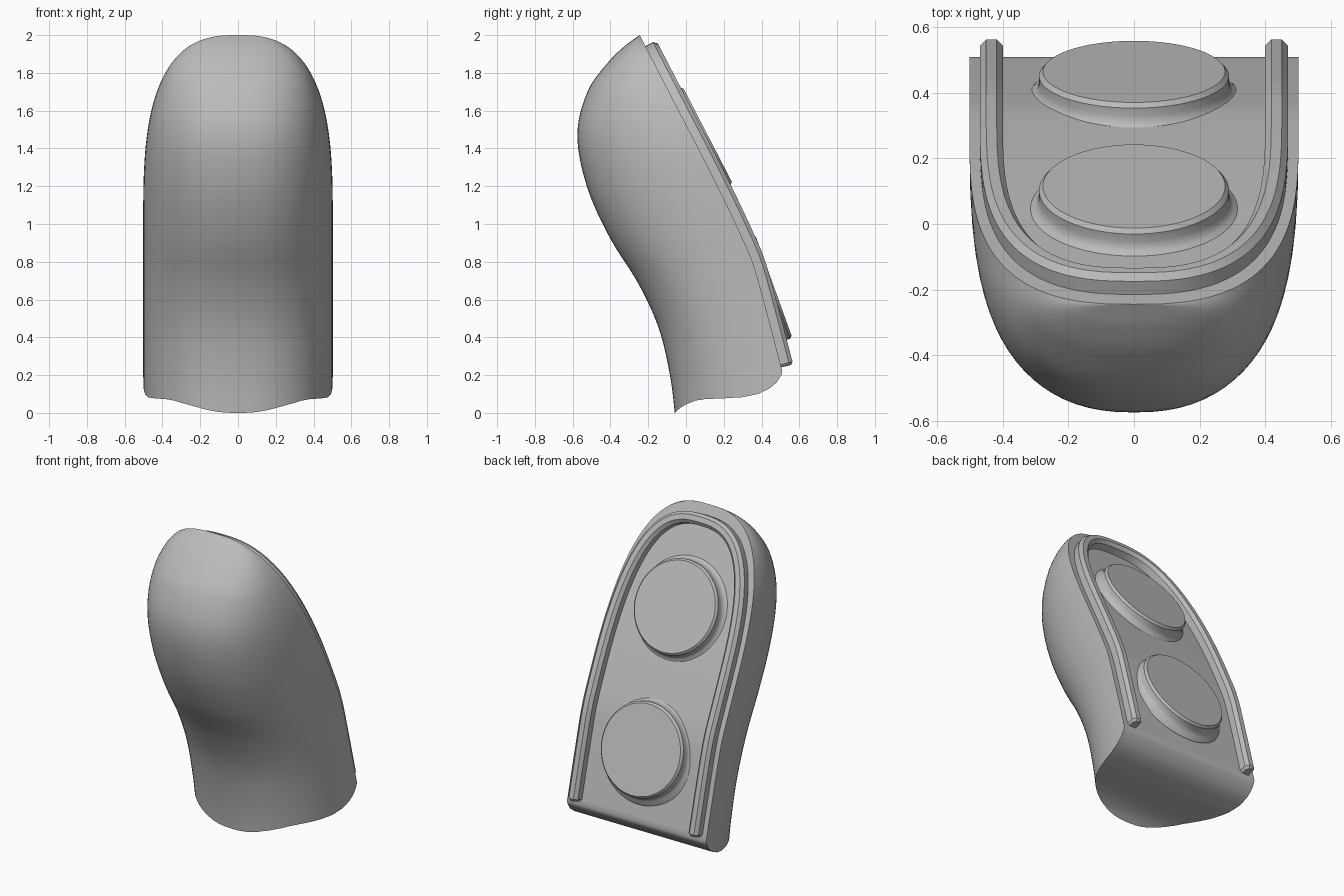
import bpy, bmesh, math
from mathutils import Vector, Matrix

if "Cube" in bpy.data.objects:
    bpy.data.objects.remove(bpy.data.objects["Cube"])

grey = bpy.data.materials.new("plain grey")
grey.use_nodes = True
grey.diffuse_color = (0.5, 0.5, 0.5, 1)
grey.node_tree.nodes["Principled BSDF"].inputs["Base Color"].default_value = (0.5, 0.5, 0.5, 1)

# Side profile as (z, y) points: back face and rounded front
BACK = [(-.1, .59), (.2, .515), (.6, .41), (.8, .352), (.95, .287), (1.2, .168), (1.6, -.038), (2, -.245)]
FRONT = [(-.1, -.055), (0, -.06), (.2, -.085), (.45, -.145), (.68, -.25), (.93, -.405), (1.2, -.525),
         (1.48, -.575), (1.715, -.515), (1.87, -.4), (1.95, -.315), (2, -.245)]


def smooth(points, z):
    """Cubic interpolation through (z, y) points."""
    def slope(i):
        a, b = points[max(i - 1, 0)], points[min(i + 1, len(points) - 1)]
        return (b[1] - a[1]) / (b[0] - a[0])
    i = max(k for k in range(len(points) - 1) if points[k][0] <= z or k == 0)
    (z0, y0), (z1, y1) = points[i], points[i + 1]
    h = z1 - z0
    t = (z - z0) / h
    return ((1 + 2 * t) * (1 - t) ** 2 * y0 + t * (1 - t) ** 2 * h * slope(i)
            + t * t * (3 - 2 * t) * y1 + t * t * (t - 1) * h * slope(i + 1))


def arch(z, top):
    """Relative half width of the arch, straight below z = 1."""
    t = min(max((z - 1) / (top - 1), 0), 1)
    return (1 - t ** 3) ** 0.37


def make(name, bm, angle=30):
    bmesh.ops.remove_doubles(bm, verts=bm.verts, dist=0.0005)
    bmesh.ops.recalc_face_normals(bm, faces=bm.faces)
    mesh = bpy.data.meshes.new(name)
    bm.to_mesh(mesh)
    bm.free()
    mesh.materials.append(grey)
    ob = bpy.data.objects.new(name, mesh)
    bpy.context.collection.objects.link(ob)
    select(ob)
    if angle:
        bpy.ops.object.shade_smooth_by_angle(angle=math.radians(angle))
    return ob


def select(ob):
    bpy.ops.object.select_all(action='DESELECT')
    ob.select_set(True)
    bpy.context.view_layer.objects.active = ob


def loft(rings, closed_ends=True):
    """Skin closed rings of points."""
    bm = bmesh.new()
    vs = [[bm.verts.new(p) for p in ring] for ring in rings]
    n = len(rings[0])
    for a, b in zip(vs, vs[1:]):
        for j in range(n):
            k = (j + 1) % n
            bm.faces.new((a[j], a[k], b[k], b[j]))
    if closed_ends:
        bm.faces.new(vs[0])
        bm.faces.new(vs[-1])
    return bm


# Body: stacked half-oval sections with a flat back
rings = []
SLICES, SEGS = 56, 40
for i in range(SLICES + 1):
    z = -.1 + 2.1 * math.sin(math.pi / 2 * i / SLICES)
    back, front, w = smooth(BACK, z), smooth(FRONT, z), .502 * arch(z, 2)
    ring = []
    for j in range(SEGS + 1):
        a = math.pi * j / SEGS
        c, s = math.cos(a), max(math.sin(a), 0)
        ring.append((math.copysign(abs(c) ** .85, c) * w, back - (back - front) * s ** .85, z))
    rings.append(ring)
body = make("body", loft(rings, False), 0)
bm = bmesh.new()
bm.from_mesh(body.data)
bmesh.ops.holes_fill(bm, edges=[e for e in bm.edges if e.is_boundary], sides=0)
bmesh.ops.recalc_face_normals(bm, faces=bm.faces)
bm.to_mesh(body.data)
bm.free()

# Curved underside, cut with a prism running across the body
UNDER = [(-.12, -.05), (-.06, 0), (-.03, .027), (0, .045), (.05, .065), (.1, .073), (.2, .077), (.3, .083),
         (.38, .1), (.44, .128), (.48, .16), (.505, .2), (.52, .26), (.9, .26), (.9, -.5), (-.12, -.5)]
cutter = make("underside_cutter", loft([[(x, y, z) for y, z in UNDER] for x in (-1, 1)]), 0)
cut = body.modifiers.new("underside", 'BOOLEAN')
cut.operation = 'DIFFERENCE'
cut.solver = 'EXACT'
cut.object = cutter
select(body)
bpy.ops.object.modifier_apply(modifier=cut.name)
bpy.data.objects.remove(cutter)
bpy.ops.object.shade_smooth_by_angle(angle=math.radians(30))


def back_normal(z):
    slope = (smooth(BACK, z + .01) - smooth(BACK, z - .01)) / .02
    return Vector((0, 1, -slope)).normalized()


# Rail: chamfered strip swept around the arch of the back face
RAIL_TOP, RAIL_END = 1.911, .255
half = []
for i in range(41):
    z = RAIL_END + (RAIL_TOP - RAIL_END) * math.sin(math.pi / 2 * i / 40)
    half.append(Vector((.435 * arch(z, RAIL_TOP), smooth(BACK, z), z)))
path = half + [Vector((-p.x, p.y, p.z)) for p in reversed(half[:-1])]
section = [(-.035, -.02), (-.035, .045), (-.016, .065), (.016, .065), (.035, .045), (.035, -.02)]
rings = []
for i, p in enumerate(path):
    along = (path[min(i + 1, len(path) - 1)] - path[max(i - 1, 0)]).normalized()
    up = back_normal(p.z)
    side = along.cross(up).normalized()
    rings.append([p + side * u + up * v for u, v in section])
    if i in (0, len(path) - 1):     # chamfered tip
        out = along * (-.015 if i == 0 else .015)
        tip = [p + out + side * u * .65 + up * (v if v < 0 else v - .012) for u, v in section]
        rings.insert(0, tip) if i == 0 else rings.append(tip)
make("rail", loft(rings), 25)

# Two raised pads with a filleted foot and chamfered rim
PAD = [(.335, -.012), (.32, .002), (.305, .01), (.295, .022), (.29, .04), (.29, .066), (.278, .08)]
for name, y, z, slope in (("upper_pad", .115, 1.47, .517), ("lower_pad", .465, .67, .36)):
    up = Vector((0, 1, slope)).normalized()
    base = Vector((0, y, z)) - up * .08
    place = Matrix.Translation(base) @ up.to_track_quat('Z', 'X').to_matrix().to_4x4()
    rings = [[place @ Vector((r * math.cos(math.tau * k / 64), r * math.sin(math.tau * k / 64), h))
              for k in range(64)] for r, h in PAD]
    make(name, loft(rings), 35)
